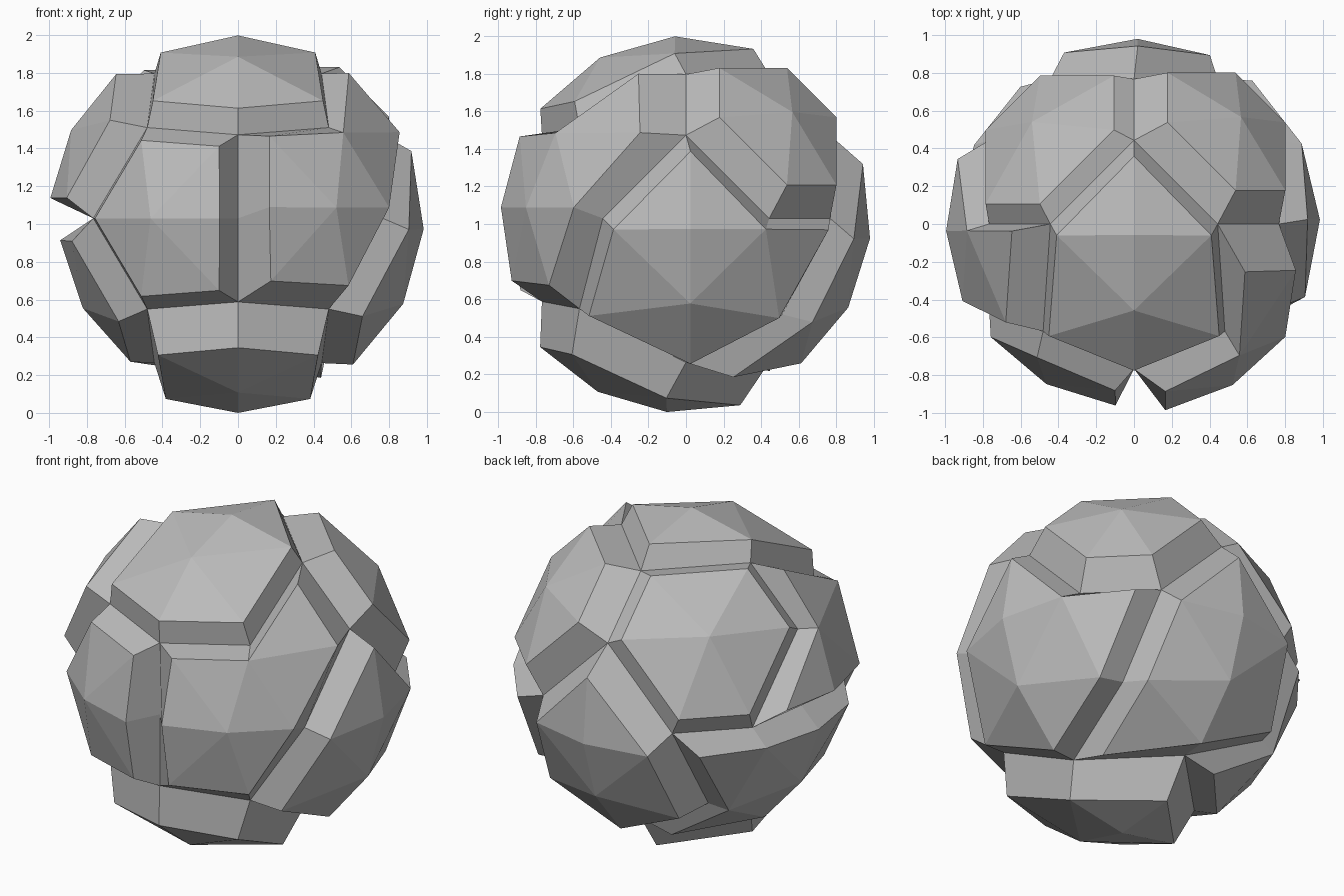
import bpy
import bmesh
from mathutils import Vector

cube = bpy.data.objects.get("Cube")
if cube:
    bpy.data.objects.remove(cube)

# One grey stone colour
stone = bpy.data.materials.new("stone_grey")
stone.use_nodes = True
GREY = (0.5, 0.5, 0.5, 1)
stone.diffuse_color = GREY
stone.node_tree.nodes["Principled BSDF"].inputs["Base Color"].default_value = GREY

# Direction letters: capital is the positive axis, small is the negative one
AXIS = {}
for i, letter in enumerate("xyz"):
    AXIS[letter.upper()] = Vector([float(i == j) for j in range(3)])
    AXIS[letter] = -AXIS[letter.upper()]
CENTRE = Vector((0, 0, 1.03))
GROOVE = 0.885


def direction(name):
    """Pole 'Z', near-pole point 'Zx' (30 degrees from Z to x), corner 'XyZ'."""
    if len(name) == 2:
        return AXIS[name[0]] * 0.866 + AXIS[name[1]] * 0.5
    v = sum((AXIS[k] for k in name), Vector())
    if len(name) == 3 and v.y < 0:
        v.y *= 1.18
    return v.normalized()


# Triangles of the sphere: four per pole, six per corner
triangles = []
for a, b, c in ("xyz", "yzx", "zxy"):
    for p in (a, a.upper()):
        for q in (b, b.upper()):
            for r in (c, c.upper()):
                corner = "".join(sorted(p + q + r, key=str.lower))
                triangles.append((p, p + q, p + r))
                triangles.append((corner, p + q, p + r))
                triangles.append((corner, p + q, q + p))


def outward(tri):
    u, v, w = (direction(n) for n in tri)
    flip = (v - u).cross(w - u).dot(u + v + w) < 0
    return (tri[0], tri[2], tri[1]) if flip else tri


triangles = [outward(t) for t in triangles]

# Plates: name, outline along the grooves, inset scale, radius
PLATES = [
    ("top_plate", "yZ XyZ ZX ZY Zx xyZ", 0.82, 0.97),
    ("bottom_plate", "yz Xyz zX zY zx xyz", 0.71, 1.035),
    ("front_right_plate", "yZ xyZ xy xyz yz y", 0.76, 0.965),
    ("front_left_plate", "yz Xyz Xy XZ ZX XyZ yZ y", 0.72, 1.0),
    ("left_plate", "XZ Xy Xyz zX XYz YX XY", 0.80, 0.985),
    ("back_plate", "YZ YX XYz zX zY xYz Yx", 0.75, 0.985),
    ("back_left_upper_plate", "ZX XZ XY YX YZ ZY", 0.70, 0.98),
    ("back_right_upper_plate", "Zx ZY YZ Yx xY xZ", 0.81, 0.935),
    ("right_upper_plate", "xy xyZ Zx xZ xY x", 0.72, 1.0),
    ("right_lower_plate", "xy x xY Yx xYz zY zx xyz", 0.76, 0.95),
]


def edges_of(points):
    return [frozenset((points[i - 1], points[i])) for i in range(len(points))]


grooves = {e for plate in PLATES for e in edges_of(plate[1].split())}

# Flood the triangles into regions that stop at the grooves
regions = []
left = set(triangles)
while left:
    stack = [left.pop()]
    region = []
    while stack:
        tri = stack.pop()
        region.append(tri)
        open_edges = set(edges_of(tri)) - grooves
        near = [t for t in left if open_edges & set(edges_of(t))]
        left.difference_update(near)
        stack.extend(near)
    regions.append(region)


def build_plate(name, outline, scale, radius):
    rim = set(edges_of(outline.split()))
    region = next(r for r in regions
                  if {e for t in r for e in edges_of(t)} & grooves == rim)
    names = sorted({n for t in region for n in t})
    middle = sum((direction(n) for n in names), Vector()).normalized()
    bm = bmesh.new()
    cap, base = {}, {}
    for n in names:
        d = direction(n)
        cap[n] = bm.verts.new(CENTRE + middle.lerp(d, scale).normalized() * radius)
    for n in outline.split():
        # Grooves run straight across a pole
        depth = GROOVE * (0.866 if len(n) == 1 else 1)
        base[n] = bm.verts.new(CENTRE + direction(n) * depth)
    # Raised cap and sloping walls
    for tri in region:
        bm.faces.new([cap[n] for n in tri])
        for i in range(3):
            a, b = tri[i - 1], tri[i]
            if frozenset((a, b)) in rim:
                bm.faces.new((base[a], base[b], cap[b], cap[a]))
    mesh = bpy.data.meshes.new(name)
    bm.to_mesh(mesh)
    bm.free()
    mesh.materials.append(stone)
    bpy.context.collection.objects.link(bpy.data.objects.new(name, mesh))


for plate in PLATES:
    build_plate(*plate)
